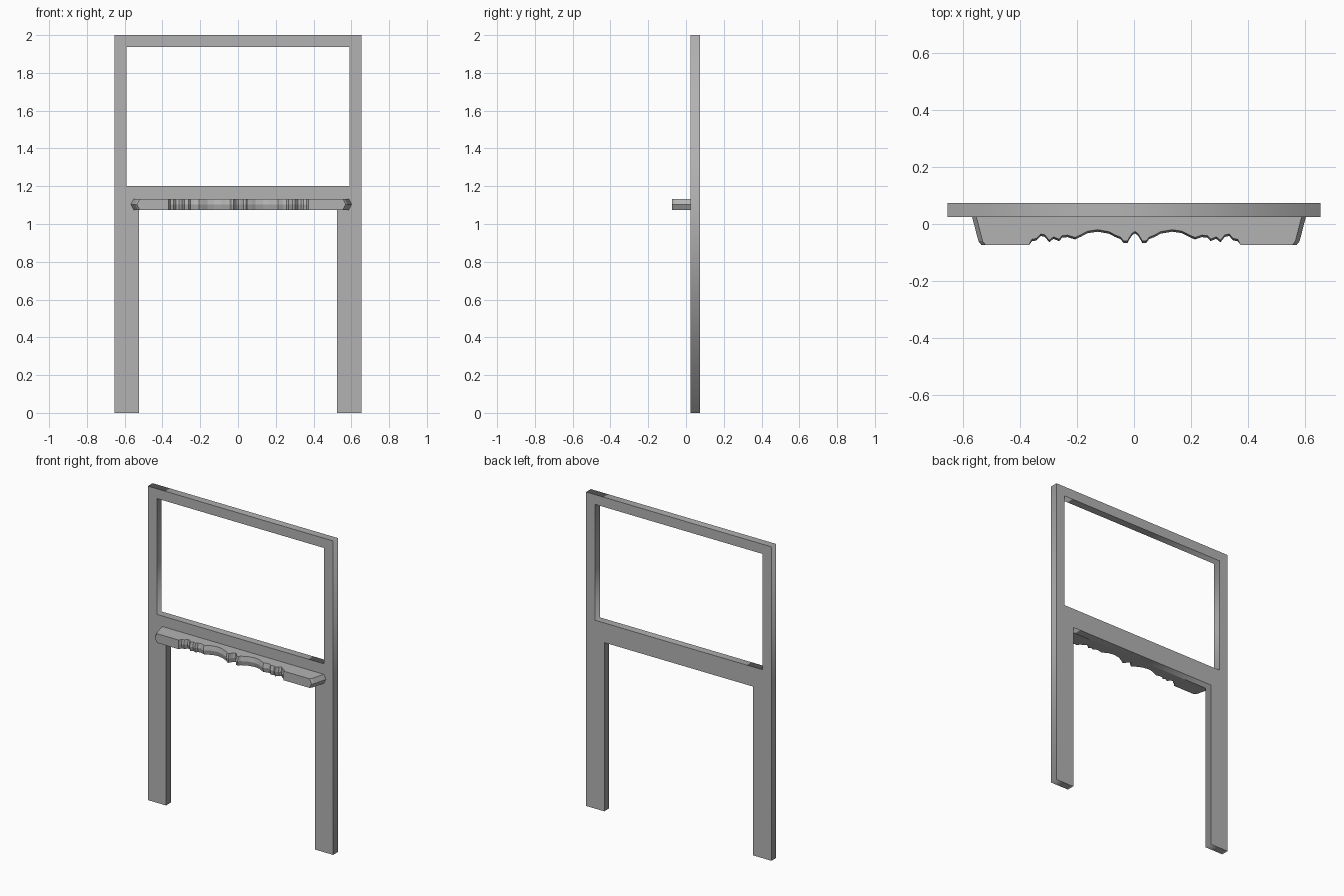
import bpy
import bmesh
import math

if "Cube" in bpy.data.objects:
    bpy.data.objects.remove(bpy.data.objects["Cube"], do_unlink=True)

GREY = (0.45, 0.45, 0.45, 1)
grey = bpy.data.materials.new("plain grey")
grey.use_nodes = True
grey.diffuse_color = GREY
grey.node_tree.nodes["Principled BSDF"].inputs["Base Color"].default_value = GREY

FRONT, BACK = 0.025, 0.073
BOTTOM, TOP = 1.075, 1.133


def link(name, mesh):
    obj = bpy.data.objects.new(name, mesh)
    bpy.context.collection.objects.link(obj)
    mesh.materials.append(grey)
    return obj


# Frame: one outline with two legs and a window opening, extruded in depth
half, leg, win = 0.653, 0.525, 0.59
outline = [(-half, 0), (-leg, 0), (-leg, BOTTOM), (leg, BOTTOM),
           (leg, 0), (half, 0), (half, 2), (-half, 2)]
opening = [(-win, 1.2), (win, 1.2), (win, 1.938), (-win, 1.938)]
curve = bpy.data.curves.new("frame", "CURVE")
curve.dimensions = "2D"
curve.fill_mode = "BOTH"
curve.extrude = (BACK - FRONT) / 2
for loop in (outline, opening):
    spline = curve.splines.new("POLY")
    spline.points.add(len(loop) - 1)
    for point, (x, z) in zip(spline.points, loop):
        point.co = (x, z, 0, 1)
    spline.use_cyclic_u = True
frame = link("frame", curve)
frame.rotation_euler.x = math.pi / 2
frame.location.y = (FRONT + BACK) / 2
bpy.context.view_layer.objects.active = frame
frame.select_set(True)
bpy.ops.object.convert(target="MESH")

# Shelf: scalloped front edge, mirrored about its middle
scallop = [(.01, -.04), (.018, -.052), (.026, -.066), (.04, -.066),
           (.05, -.053), (.07, -.045), (.09, -.034), (.13, -.027),
           (.165, -.032), (.19, -.045), (.21, -.054), (.235, -.046),
           (.255, -.048), (.265, -.06), (.285, -.052), (.3, -.064),
           (.315, -.045), (.33, -.042), (.345, -.058), (.36, -.06)]
middle, lip, chamfer = 0.003, 0.007, 0.015

# Each entry is a widest point plus its inset at the top and bottom
edge = [(-.567, FRONT, chamfer, 0), (-.545, -.06, chamfer, 0),
        (-.535, -.073, chamfer, 0), (middle - .37, -.073, 0, 0)]
edge += [(middle - x, y, 0, lip) for x, y in reversed(scallop)]
edge += [(middle, -.033, 0, lip)]
edge += [(middle + x, y, 0, lip) for x, y in scallop]
edge += [(middle + .37, -.073, 0, 0), (.57, -.073, -chamfer, 0),
         (.58, -.06, -chamfer, 0), (.602, FRONT, -chamfer, 0)]

bm = bmesh.new()
rings = []
for z, inset in ((BOTTOM, 1), ((BOTTOM + TOP) / 2, 0), (TOP, 1)):
    rings.append([bm.verts.new((x + dx * inset, y + dy * inset, z))
                  for x, y, dx, dy in edge])
for low, high in zip(rings, rings[1:]):
    for i in range(len(edge) - 1):
        bm.faces.new((low[i], low[i + 1], high[i + 1], high[i]))
bm.faces.new(rings[0])
bm.faces.new(rings[-1])
bm.faces.new([r[0] for r in rings] + [r[-1] for r in reversed(rings)])
bmesh.ops.recalc_face_normals(bm, faces=bm.faces)
mesh = bpy.data.meshes.new("shelf")
bm.to_mesh(mesh)
bm.free()
link("scalloped_shelf", mesh)
